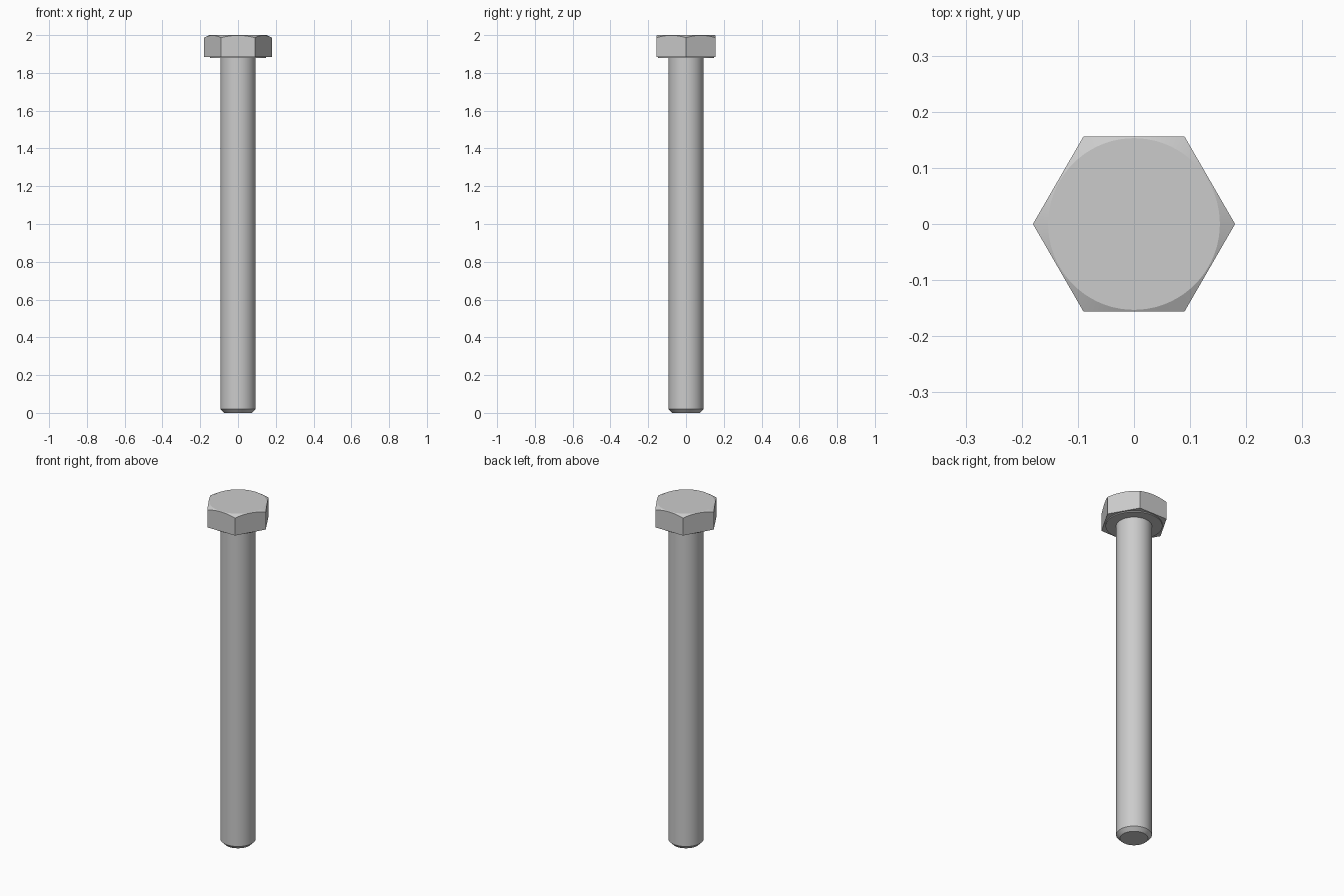
import bpy
import bmesh
from math import cos, sin, pi, radians

cube = bpy.data.objects.get("Cube")
if cube:
    bpy.data.objects.remove(cube)

steel = bpy.data.materials.new("grey steel")
steel.use_nodes = True
GREY = (0.6, 0.6, 0.6, 1)
steel.diffuse_color = GREY
steel.node_tree.nodes["Principled BSDF"].inputs["Base Color"].default_value = GREY


def loft(name, rings):
    """Join closed rings of points with quads and cap both ends (bottom ring first)."""
    bm = bmesh.new()
    loops = [[bm.verts.new(p) for p in ring] for ring in rings]
    n = len(loops[0])
    for low, high in zip(loops, loops[1:]):
        for i in range(n):
            j = (i + 1) % n
            bm.faces.new((low[i], low[j], high[j], high[i]))
    bm.faces.new(loops[0][::-1])
    bm.faces.new(loops[-1])
    mesh = bpy.data.meshes.new(name)
    bm.to_mesh(mesh)
    bm.free()
    mesh.materials.append(steel)
    obj = bpy.data.objects.new(name, mesh)
    bpy.context.collection.objects.link(obj)
    bpy.ops.object.select_all(action="DESELECT")
    obj.select_set(True)
    bpy.context.view_layer.objects.active = obj
    bpy.ops.object.shade_smooth_by_angle(angle=radians(20))
    return obj


SIDES = 72
ANGLES = [2 * pi * i / SIDES for i in range(SIDES)]


def circle(radius, z):
    return [(radius * cos(a), radius * sin(a), z) for a in ANGLES]


def hexagon(apothem, height):
    """Hexagon with corners on the x axis; height(radius) gives z."""
    points = []
    for a in ANGLES:
        r = apothem / cos(a % (pi / 3) - pi / 6)
        points.append((r * cos(a), r * sin(a), height(r)))
    return points


# Shank with a chamfered tip
loft("shank", [circle(0.073, 0), circle(0.093, 0.02), circle(0.093, 1.885)])

# Thin round bearing face under the head
loft("bearing_face", [circle(0.148, 1.878), circle(0.148, 1.89)])

# Hexagonal head, its top corners cut by a shallow cone
APOTHEM, FLAT = 0.156, 0.153
loft("hex_head", [
    hexagon(APOTHEM, lambda r: 1.884),
    hexagon(APOTHEM, lambda r: 2 - 0.5 * (r - FLAT)),
    circle(FLAT, 2),
])
